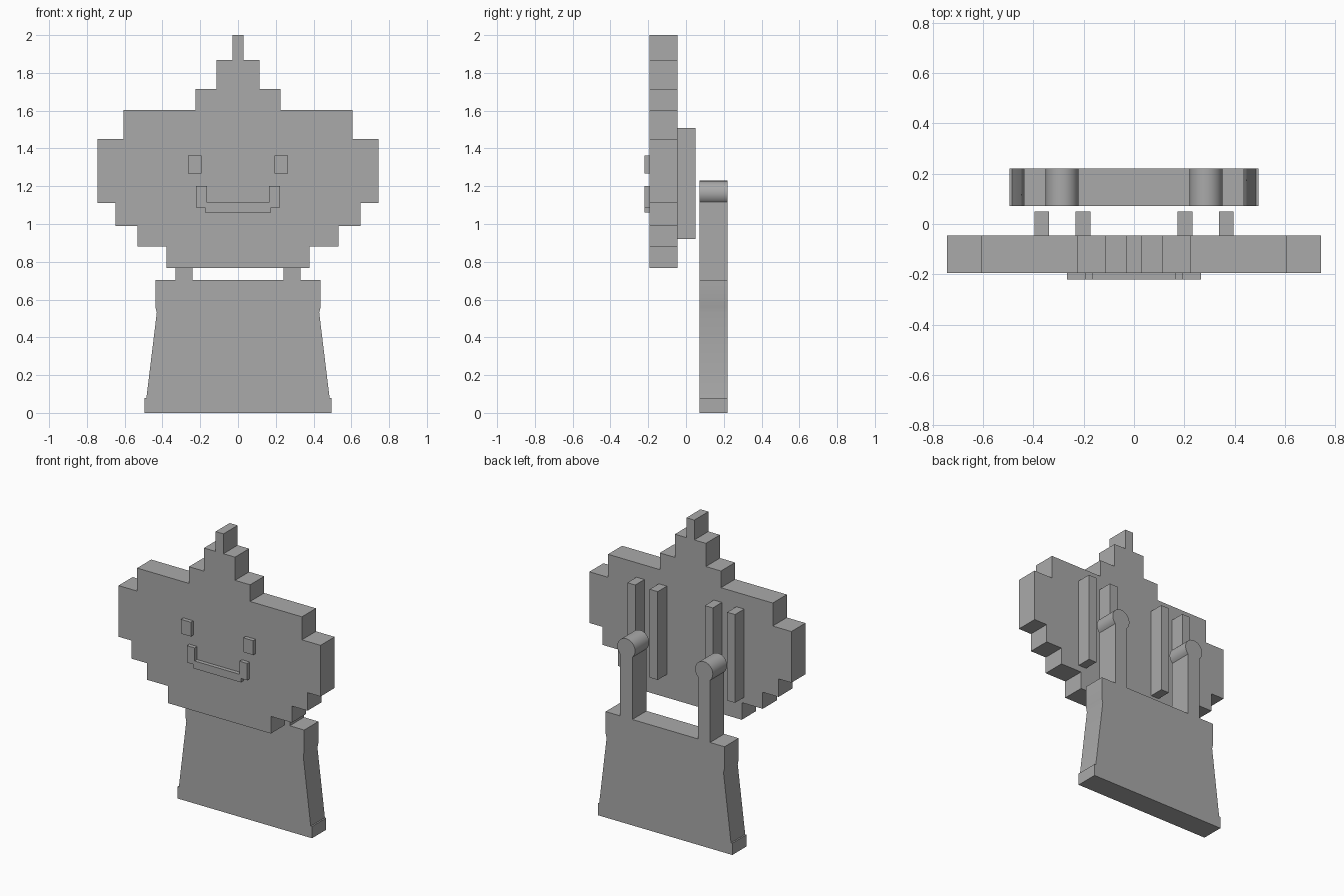
import bpy, bmesh
from math import sin, cos, asin, pi, radians

cube = bpy.data.objects.get("Cube")
if cube:
    bpy.data.objects.remove(cube, do_unlink=True)

GREY = 0.4
grey = bpy.data.materials.new("plain grey")
grey.use_nodes = True
grey.diffuse_color = (GREY, GREY, GREY, 1)
grey.node_tree.nodes["Principled BSDF"].inputs["Base Color"].default_value = (GREY, GREY, GREY, 1)


def plate(name, outline, y0, y1, smooth=False):
    """Extrude an x-z outline from y0 to y1."""
    bm = bmesh.new()
    face = bm.faces.new([bm.verts.new((x, y0, z)) for x, z in outline])
    ext = bmesh.ops.extrude_face_region(bm, geom=[face])
    verts = [v for v in ext["geom"] if isinstance(v, bmesh.types.BMVert)]
    bmesh.ops.translate(bm, verts=verts, vec=(0, y1 - y0, 0))
    bmesh.ops.recalc_face_normals(bm, faces=bm.faces)
    mesh = bpy.data.meshes.new(name)
    bm.to_mesh(mesh)
    bm.free()
    mesh.materials.append(grey)
    obj = bpy.data.objects.new(name, mesh)
    bpy.context.collection.objects.link(obj)
    if smooth:
        bpy.ops.object.select_all(action="DESELECT")
        obj.select_set(True)
        bpy.context.view_layer.objects.active = obj
        bpy.ops.object.shade_smooth_by_angle(angle=radians(30))
    return obj


def mirrored(half):
    """Close a right-hand outline with its mirror image."""
    return half + [(-x, z) for x, z in reversed(half)]


def rect(x0, x1, z0, z1):
    return [(x0, z0), (x1, z0), (x1, z1), (x0, z1)]


# Stepped head: half width of each row and the height of its top
HEAD_FRONT, HEAD_BACK, FACE_FRONT = -0.194, -0.046, -0.22
rows = [(0.378, 0.88), (0.532, 0.99), (0.648, 1.11), (0.743, 1.45),
        (0.606, 1.603), (0.225, 1.714), (0.114, 1.868), (0.029, 2.0)]
half, z = [], 0.766
for width, top in rows:
    half += [(width, z), (width, top)]
    z = top
plate("head", mirrored(half), HEAD_FRONT, HEAD_BACK)

# Mouth with raised corners
plate("mouth", mirrored([(0.175, 1.062), (0.175, 1.088), (0.222, 1.088),
                         (0.222, 1.2), (0.165, 1.2), (0.165, 1.113)]),
      FACE_FRONT, HEAD_FRONT)

# Tapered body
BODY_FRONT, BODY_BACK = 0.071, 0.22
plate("body", mirrored([(0.495, 0), (0.495, 0.078), (0.485, 0.078),
                        (0.43, 0.53), (0.437, 0.56), (0.437, 0.704)]),
      BODY_FRONT, BODY_BACK, smooth=True)

# Round-headed peg: narrow stem rising into a larger disc
PEG_X, STEM, RADIUS, PEG_Z = 0.286, 0.045, 0.065, 1.164
start = -pi / 2 + asin(STEM / RADIUS)
sweep = pi - 2 * start
STEPS = 40
peg = [(-STEM, 0.704), (STEM, 0.704)]
for i in range(STEPS + 1):
    a = start + sweep * i / STEPS
    peg.append((RADIUS * cos(a), PEG_Z + RADIUS * sin(a)))

# Paired parts on both sides
for side, s in (("left", 1), ("right", -1)):
    plate(f"{side}_eye", rect(s * 0.193, s * 0.266, 1.268, 1.363), FACE_FRONT, HEAD_FRONT)
    plate(f"{side}_peg", [(x + s * PEG_X, z) for x, z in peg],
          BODY_FRONT, BODY_BACK, smooth=True)
    for part, x0, x1 in (("inner", 0.173, 0.232), ("outer", 0.338, 0.396)):
        plate(f"{side}_{part}_rail", rect(s * x0, s * x1, 0.92, 1.507), HEAD_BACK, 0.05)
